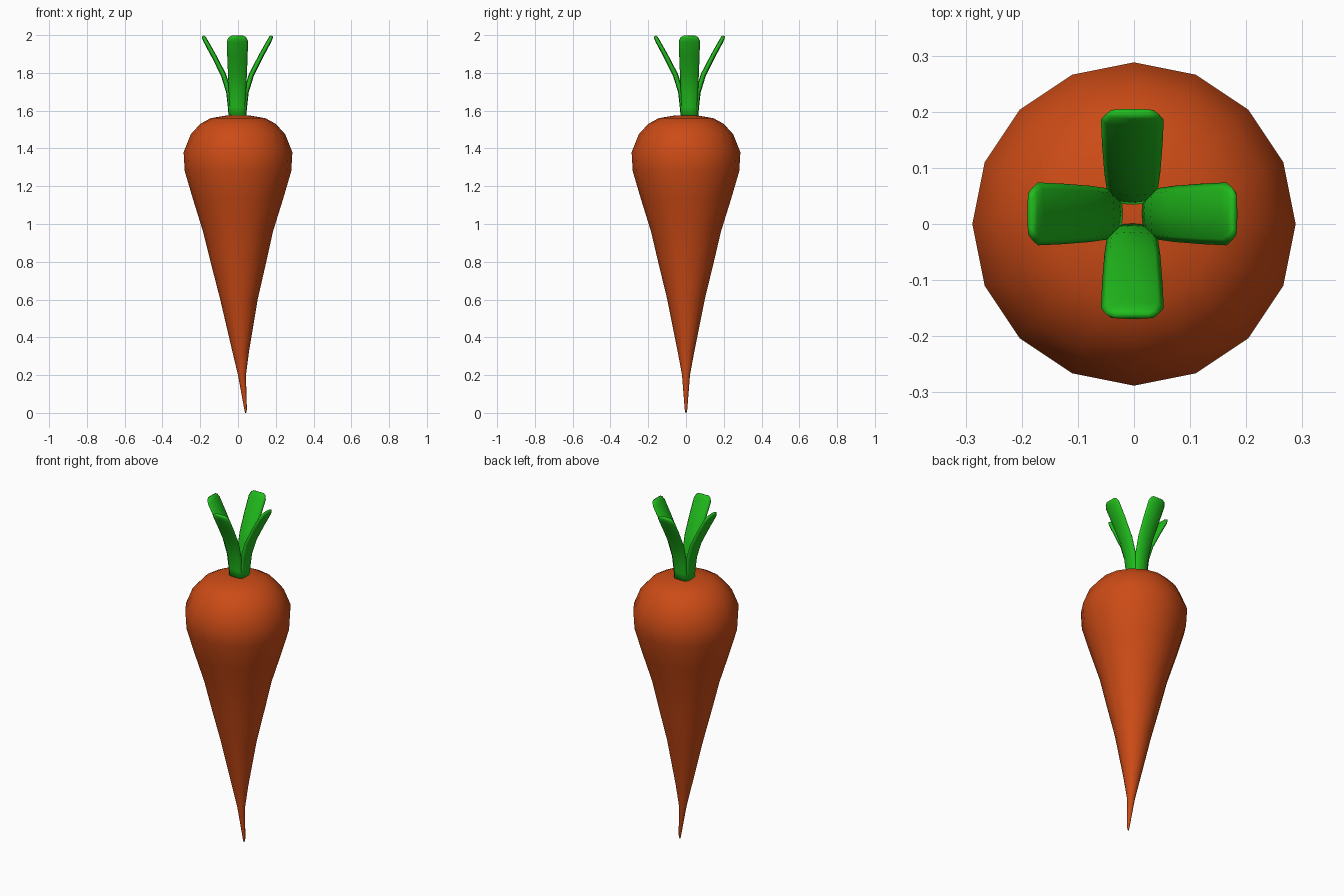
import bpy, bmesh
from math import sin, cos, pi
from mathutils import Vector, Matrix

if "Cube" in bpy.data.objects:
    bpy.data.objects.remove(bpy.data.objects["Cube"])


def material(name, color):
    m = bpy.data.materials.new(name)
    m.diffuse_color = (*color, 1)
    m.use_nodes = True
    m.node_tree.nodes["Principled BSDF"].inputs["Base Color"].default_value = m.diffuse_color
    return m


def loft(name, rings, mat):
    """Skin a list of equal-sized vertex rings and cap both ends."""
    bm = bmesh.new()
    loops = [[bm.verts.new(p) for p in ring] for ring in rings]
    n = len(loops[0])
    for a, b in zip(loops, loops[1:]):
        for i in range(n):
            j = (i + 1) % n
            bm.faces.new((a[i], a[j], b[j], b[i]))
    bm.faces.new(loops[0][::-1])
    bm.faces.new(loops[-1])
    bmesh.ops.recalc_face_normals(bm, faces=bm.faces)
    for f in bm.faces:
        f.smooth = True
    me = bpy.data.meshes.new(name)
    bm.to_mesh(me)
    bm.free()
    me.materials.append(mat)
    ob = bpy.data.objects.new(name, me)
    bpy.context.collection.objects.link(ob)
    return ob


orange = material("carrot_orange", (0.60, 0.07, 0.008))
green = material("leaf_green", (0.015, 0.50, 0.012))

# Root: 16-sided taper with a bent tip; (centre x, radius, z)
profile = [(0.04, 0.003, 0.0), (0.04, 0.007, 0.02), (0.021, 0.021, 0.20),
           (0.014, 0.045, 0.33), (0.005, 0.099, 0.60), (0.002, 0.15, 0.81),
           (0, 0.185, 0.96), (0, 0.238, 1.13), (0, 0.282, 1.28),
           (0, 0.288, 1.38), (0, 0.25, 1.475), (0, 0.20, 1.53),
           (0, 0.145, 1.56), (0, 0.07, 1.573), (0, 0.02, 1.575)]
loft("carrot_root",
     [[(cx + r * cos(2 * pi * i / 16), r * sin(2 * pi * i / 16), z)
       for i in range(16)] for cx, r, z in profile], orange)

# Leaves: flattened tubes curving outward; (distance, z, half width, half thickness)
path = [(0.030, 1.55, 0.042, 0.015), (0.036, 1.62, 0.043, 0.015),
        (0.046, 1.70, 0.046, 0.014), (0.074, 1.79, 0.050, 0.014),
        (0.125, 1.89, 0.054, 0.013), (0.168, 1.968, 0.056, 0.012),
        (0.178, 1.988, 0.047, 0.010), (0.182, 1.996, 0.034, 0.006)]
section = [(1, 0), (0.8, 0.8), (0, 1), (-0.8, 0.8),
           (-1, 0), (-0.8, -0.8), (0, -1), (0.8, -0.8)]
for k, side in enumerate(("right", "back", "left", "front")):
    place = Matrix.Translation((-0.003, 0.018, 0)) @ Matrix.Rotation(k * pi / 2, 4, 'Z')
    rings = []
    for i, (d, z, w, t) in enumerate(path):
        a, b = path[max(i - 1, 0)], path[min(i + 1, len(path) - 1)]
        tangent = Vector((b[0] - a[0], 0, b[1] - a[1])).normalized()
        normal = Vector((tangent.z, 0, -tangent.x))
        rings.append([place @ (Vector((d, u * w, z)) + normal * (v * t))
                      for u, v in section])
    loft("leaf_" + side, rings, green)
